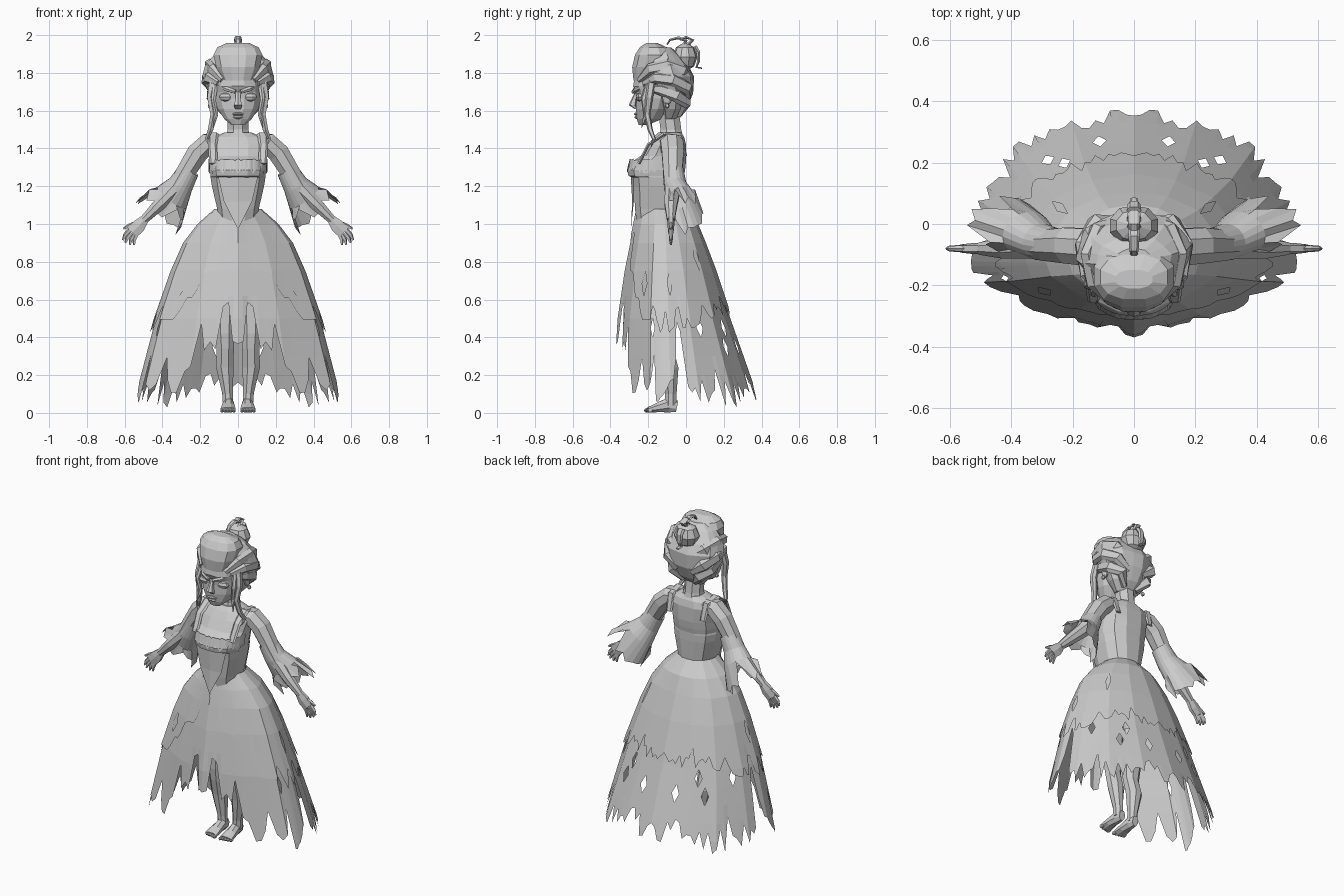
import bpy, math, random
from mathutils import Vector


def make(name, verts, faces, mirror=False):
    me = bpy.data.meshes.new(name)
    me.from_pydata([tuple(v) for v in verts], [], faces)
    ob = bpy.data.objects.new(name, me)
    bpy.context.collection.objects.link(ob)
    if mirror:
        ob.modifiers.new("mirror", 'MIRROR')
    return ob


def tube(name, path, n=8, ref=(0, 1, 0), level=False, power=1.0, ripple=0, jag=0, mirror=False):
    """Rings (x, y, z, ru, rv) along a path; level keeps every ring horizontal."""
    rng = random.Random(5)
    pts = [Vector(p[:3]) for p in path]
    verts, faces = [], []
    grow = 1 / math.cos(math.pi / n)
    for i, p in enumerate(path):
        t = (pts[min(i + 1, len(pts) - 1)] - pts[max(i - 1, 0)]).normalized()
        v = Vector(ref)
        v = (v - t * v.dot(t)).normalized()
        u = v.cross(t)
        if level:
            u, v = Vector((1, 0, 0)), Vector((0, 1, 0))
        for k in range(n):
            a = (k + .5) * 2 * math.pi / n
            c, s = math.cos(a) * grow, math.sin(a) * grow
            c, s = [math.copysign(min(1, abs(q)) ** power, q) * (1 + ripple * (-1) ** k) for q in (c, s)]
            q = pts[i] + u * c * p[3] + v * s * p[4]
            if jag and i == len(path) - 1:
                q += t * rng.uniform(-jag, jag * .5)
            verts.append(q)
    for i in range(len(path) - 1):
        for k in range(n):
            m = (k + 1) % n
            faces.append((i * n + k, i * n + m, i * n + n + m, i * n + n + k))
    if not jag:
        faces += [tuple(range(n))[::-1], tuple(range(len(verts) - n, len(verts)))]
    return make(name, verts, faces, mirror)


def loft(name, rows, n=12, **kw):
    """Horizontal sections given as (z, front y, back y, half width)."""
    return tube(name, [(0, (f + b) / 2, z, w, (b - f) / 2) for z, f, b, w in rows], n, level=True, **kw)


def ball(name, loc, r, mirror=False, seg=8):
    x, y, z = loc
    rows = [(x, y, z + r[2] * math.sin(a), r[0] * math.cos(a), r[1] * math.cos(a))
            for a in (-1.4, -.75, 0, .75, 1.4)]
    return tube(name, rows, seg, level=True, mirror=mirror)


def interp(table, x):
    for a, b in zip(table, table[1:]):
        if x <= b[0]:
            k = max(0, (x - a[0]) / (b[0] - a[0]))
            return [p + (q - p) * k for p, q in zip(a[1:], b[1:])]
    return list(table[-1][1:])


# Skirt: z, half width, front y, back y; then the faceted outline from front to back
PROFILE = [(0, .56, -.39, .40), (.1, .54, -.385, .375), (.5, .435, -.362, .235), (.75, .35, -.325, .155),
           (.9, .285, -.295, .10), (1.0, .21, -.275, .06), (1.08, .12, -.26, -.01)]
OUTLINE = [(0, 0, -1), (1, .5, -.72), (2, .93, -.24), (3, 1, .1), (4, .93, .4), (5, .72, .74), (6, .38, .93), (7, 0, 1)]
LEVELS = [1.08, 1.0, .9, .75, .62, .5, .4, .3, .2, .1]


def skirt(name, hem, amp, slit, off, seed, holes=()):
    """Half skirt with a torn hem and diamond tears, mirrored; hem is (t, z) from front to back."""
    rng, n = random.Random(seed), 56
    heights = []
    for i in range(n + 1):
        z = interp(hem, i / n)[0] + amp * rng.uniform(-.6, .7)
        if i % 5 == rng.choice((2, 3)):
            z += slit * rng.uniform(.3, 1)
        heights.append(max(.03, min(z, 1.05)))
    verts, faces, ids = [], [], {}

    def vid(i, z):
        if (i, z) not in ids:
            w, f, b = interp(PROFILE, z)
            x, y = interp(OUTLINE, 7 * i / n)
            o = off * (1.08 - z + .3)
            y *= (b + .13 if y > 0 else -f - .13) + o
            ids[i, z] = len(verts)
            verts.append((x * (w + o), -.13 + y, z))
        return ids[i, z]

    for i in range(n):
        a, b = heights[i], heights[i + 1]
        zs = [q for q in LEVELS if q > max(a, b) + .005]
        for r, (p, q) in enumerate(zip(zs, zs[1:])):
            c = [vid(i, p), vid(i, q), vid(i + 1, q), vid(i + 1, p)]
            if (i // 2, r) in holes:
                mid = vid(i + i % 2, (p + q) / 2)
                faces += [(c[0], mid, c[3]), (mid, c[1], c[2])]
            else:
                faces.append(tuple(c))
        low = zs[-1]
        left = [low] + [q for q in LEVELS if a + .005 < q < low] + [a]
        right = [low] + [q for q in LEVELS if b + .005 < q < low] + [b]
        faces.append(tuple([vid(i, q) for q in left] + [vid(i + 1, q) for q in reversed(right)]))
    return make(name, verts, faces, True)


skirt("underskirt", [(0, .40), (.1, .36), (.17, .16), (.25, .08), (.38, .06), (.44, .12), (.48, .27), (.55, .14), (.75, .07),
                     (.9, .13), (1, .14)], .12, .24, 0, 3, {(8, 5), (21, 6), (22, 5), (25, 6), (17, 5)})
skirt("overskirt", [(0, .97), (.14, .64), (.25, .5), (.4, .44), (.6, .48), (.8, .53), (1, .54)],
      .06, .12, .012, 8, {(6, 3), (12, 3), (19, 2)})

# Torso, neckline and bodice
loft("torso", [(1.0, -.26, -.02, .10), (1.08, -.27, -.015, .11), (1.2, -.275, -.01, .138), (1.245, -.28, -.01, .145),
               (1.255, -.305, -.01, .145), (1.285, -.31, -.005, .15), (1.33, -.285, 0, .15), (1.36, -.24, 0, .15), (1.42, -.2, 0, .16),
               (1.46, -.17, -.01, .13), (1.485, -.145, -.025, .07)], 12, power=.8)
loft("neck", [(1.44, -.15, -.01, .07), (1.5, -.135, -.025, .055), (1.62, -.15, -.04, .055)], 8)
make("bodice_panel", [(0, -.292, 1.25), (.105, -.275, 1.25), (0, -.285, 1.12), (.075, -.276, 1.12), (0, -.292, .97)],
     [(0, 2, 3, 1), (2, 4, 3)], True)
rng = random.Random(2)
verts, faces = [], []
for i in range(25):
    a = math.radians(i * 3.6)
    x, y = .156 * math.sin(a) ** .8 if i else 0, -.14 - .172 * math.cos(a) ** .8
    verts += [(x, y + .015, 1.335 + rng.uniform(0, .012)), (x, y, 1.295 - rng.uniform(0, .03))]
    if i:
        faces.append((2 * i - 2, 2 * i - 1, 2 * i + 1, 2 * i))
make("neckline_lace", verts, faces, True)
tube("shoulder_strap", [(.13, -.25, 1.32, .008, .022), (.135, -.2, 1.42, .008, .024), (.13, -.12, 1.475, .01, .03),
                        (.125, -.03, 1.46, .01, .025), (.12, .0, 1.36, .006, .02)], 6, ref=(1, 0, 0), mirror=True)

# Arms, torn bell sleeves and hands
tube("arm", [(.1, -.08, 1.43, .045, .06), (.16, -.075, 1.425, .055, .06), (.215, -.07, 1.375, .056, .058), (.28, -.07, 1.27, .05, .05),
             (.33, -.07, 1.19, .042, .042), (.42, -.08, 1.1, .033, .033), (.5, -.08, 1.02, .022, .02)], 8, mirror=True)
tube("bell_sleeve", [(.26, -.068, 1.285, .056, .055), (.305, -.058, 1.205, .068, .06), (.35, -.03, 1.14, .095, .072),
                     (.415, .0, 1.055, .135, .085)], 20, jag=.1, mirror=True)
tube("palm", [(.49, -.08, 1.03, .022, .018), (.525, -.08, .99, .036, .018), (.56, -.08, .955, .034, .014)], 6, mirror=True)
for i, (x0, z0, x1, z1) in enumerate([(.53, 1.01, .607, .975), (.575, .97, .61, .915), (.565, .955, .597, .9),
                                      (.552, .945, .573, .89), (.54, .94, .55, .89)]):
    tube("thumb" if i == 0 else "finger_%d" % i, [(x0, -.08, z0, .011, .011), ((x0 + x1) / 2 + .006, -.08, (z0 + z1) / 2, .01, .01),
                                                  (x1, -.08, z1, .005, .005)], 5, mirror=True)

# Legs and bare feet
tube("leg", [(.065, -.11, .66, .06, .055), (.07, -.11, .42, .053, .053), (.068, -.11, .34, .046, .042), (.07, -.085, .24, .046, .045),
             (.055, -.08, .1, .028, .03), (.052, -.08, .04, .028, .03)], 8, level=True, mirror=True)
tube("foot", [(.05, -.047, .034, .02, .03), (.05, -.09, .043, .027, .04), (.052, -.15, .028, .035, .025),
              (.053, -.2, .016, .04, .014)], 8, ref=(0, 0, 1), mirror=True)
for i in range(5):
    ball("toe_%d" % i, (.021 + i * .016, -.205 + i * .004, .013), (.009, .018, .012), True, 6)

# Face
loft("face", [(1.525, -.25, -.2, .035), (1.555, -.26, -.13, .072), (1.61, -.265, -.08, .108), (1.665, -.262, -.06, .124),
              (1.70, -.265, -.05, .127), (1.73, -.28, -.05, .125), (1.79, -.27, -.06, .12)], 12)
ball("eye", (.062, -.243, 1.672), (.038, .022, .024), True)
tube("brow", [(.014, -.278, 1.70, .01, .012), (.06, -.262, 1.715, .012, .014), (.11, -.215, 1.735, .006, .006)], 6, mirror=True)
tube("nose", [(0, -.26, 1.70, .012, .01), (0, -.275, 1.66, .013, .015), (0, -.283, 1.63, .022, .02), (0, -.265, 1.61, .016, .008)],
     6, level=True)
ball("upper_lip", (0, -.26, 1.582), (.032, .016, .009))
ball("lower_lip", (0, -.258, 1.565), (.026, .016, .009))
ball("ear", (.135, -.1, 1.67), (.016, .025, .04), True)
ball("earring", (.15, -.1, 1.625), (.01, .012, .014), True, 6)

# Piled-up hair with swept strands, bun, curls and loose locks
loft("back_hair", [(1.555, -.12, -.05, .065), (1.61, -.14, .0, .115), (1.69, -.18, .035, .152), (1.78, -.22, .04, .185),
                   (1.84, -.22, .01, .17), (1.90, -.19, -.04, .12), (1.935, -.16, -.08, .06)], 16, ripple=.025)
loft("front_hair", [(1.76, -.278, -.12, .085), (1.83, -.285, -.09, .115), (1.895, -.27, -.07, .13), (1.935, -.245, -.1, .11),
                    (1.958, -.21, -.15, .06)], 12, power=.85)
for name, path in [("upper_strand", [(.085, -.25, 1.76), (.135, -.19, 1.82), (.15, -.1, 1.84), (.12, -.02, 1.81), (.05, .01, 1.76)]),
                   ("middle_strand", [(.105, -.225, 1.745), (.155, -.16, 1.775), (.168, -.07, 1.765), (.125, .005, 1.72), (.05, .01, 1.66)]),
                   ("lower_strand", [(.115, -.2, 1.72), (.14, -.13, 1.71), (.14, -.05, 1.68), (.09, -.0, 1.64), (.04, -.04, 1.58)])]:
    radii = (.012, .026, .03, .03, .018)
    tube(name, [p + (r * .8, r * 1.2) for p, r in zip(path, radii)], 6, ref=(0, 0, 1), mirror=True)
ball("bun", (0, -.005, 1.885), (.078, .066, .074), seg=10)
for i, ends in enumerate([[(-.02, 1.94), (.0, 1.97), (-.04, 1.986), (-.085, 1.975), (-.1, 1.95)],
                          [(.0, 1.94), (.035, 1.975), (.0, 1.988), (-.03, 1.975)],
                          [(.045, 1.94), (.065, 1.91), (.066, 1.86), (.055, 1.83), (.085, 1.825)]]):
    tube("bun_curl_%d" % i, [(0, y, z, .012 - .002 * k, .024 - .003 * k) for k, (y, z) in enumerate(ends)], 6, ref=(1, 0, 0))
tube("long_lock", [(.13, -.18, 1.76, .02, .022), (.145, -.195, 1.67, .018, .02), (.13, -.205, 1.58, .016, .016),
                   (.145, -.19, 1.5, .014, .014), (.165, -.17, 1.45, .01, .01), (.15, -.185, 1.41, .002, .002)], 6, mirror=True)
tube("short_lock", [(.12, -.2, 1.74, .014, .016), (.13, -.225, 1.66, .012, .014), (.115, -.215, 1.58, .01, .011),
                    (.13, -.235, 1.51, .002, .002)], 6, mirror=True)
